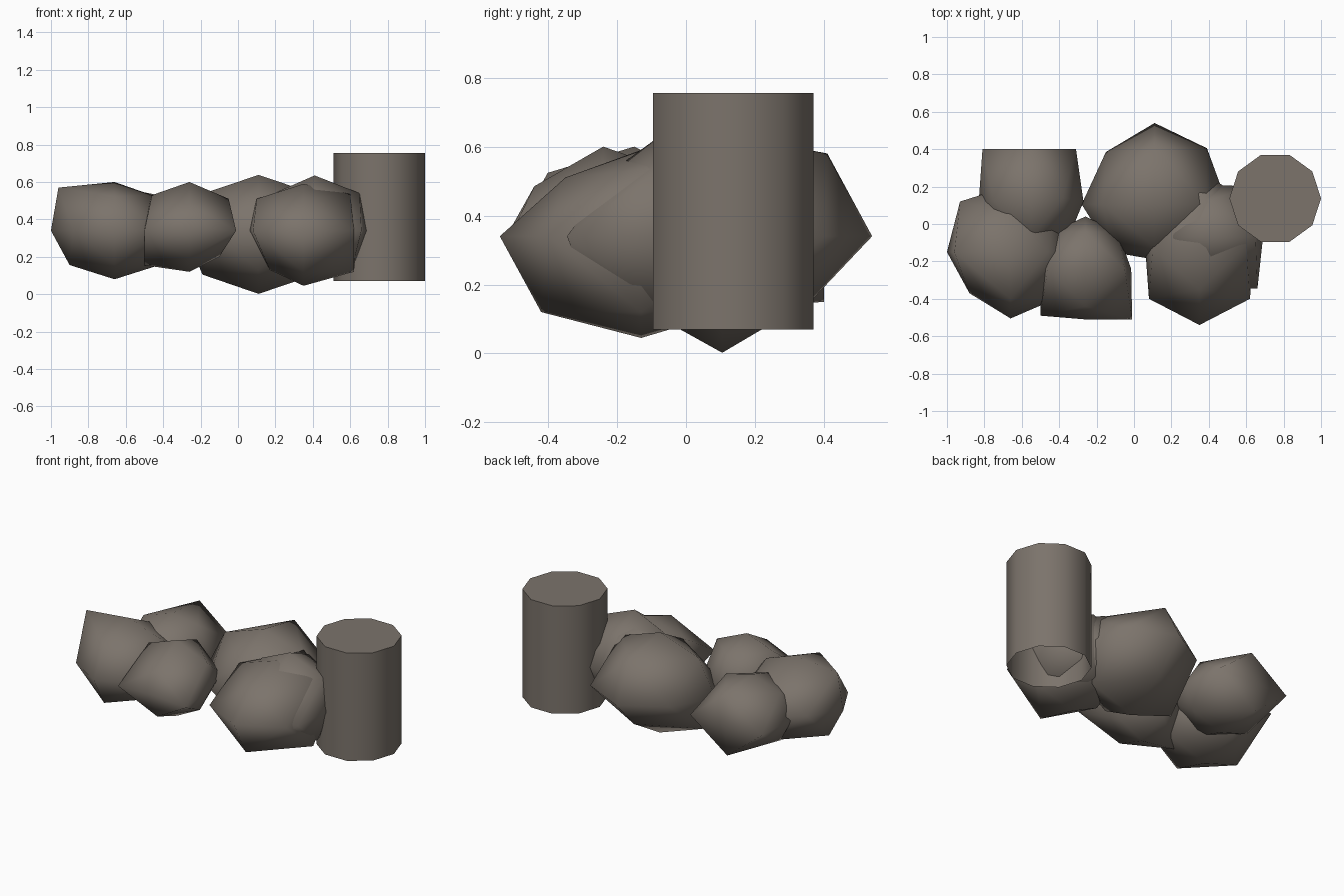
import bpy, bmesh, math
from mathutils import Vector

if "Cube" in bpy.data.objects:
    bpy.data.objects.remove(bpy.data.objects["Cube"])

mat = bpy.data.materials.new("warm grey stone")
mat.diffuse_color = (0.20, 0.173, 0.148, 1)
mat.use_nodes = True
mat.node_tree.nodes["Principled BSDF"].inputs["Base Color"].default_value = mat.diffuse_color


def finish(name, bm):
    bmesh.ops.recalc_face_normals(bm, faces=bm.faces[:])
    me = bpy.data.meshes.new(name)
    bm.to_mesh(me)
    bm.free()
    me.materials.append(mat)
    ob = bpy.data.objects.new(name, me)
    bpy.context.collection.objects.link(ob)
    return ob


def boulder(name, centre, radii, moved={}):
    """Octahedron split once; 'moved' gives offsets (x, y, z) of pushed corners by direction."""
    bm = bmesh.new()
    verts = {}

    def vert(d):
        if d not in verts:
            n = Vector(d).normalized()
            off = moved.get(d) or [n[i] * radii[i] for i in range(3)]
            verts[d] = bm.verts.new(Vector(centre) + Vector(off))
        return verts[d]

    for sx in (-1, 1):
        for sy in (-1, 1):
            for sz in (-1, 1):
                x, y, z = (sx, 0, 0), (0, sy, 0), (0, 0, sz)
                xy, yz, xz = (sx, sy, 0), (0, sy, sz), (sx, 0, sz)
                for t in ((x, xy, xz), (y, yz, xy), (z, xz, yz), (xy, yz, xz)):
                    bm.faces.new([vert(d) for d in t])
    ob = finish(name, bm)
    for p in ob.data.polygons:
        p.use_smooth = True


# Cluster of boulders
boulder("left_boulder", (-.66, -.15, .34), (.34, .355, .26), {
    (-1, 0, 1): (-.30, 0, .23), (-1, 1, 0): (-.27, .27, .05),
    (0, 1, 1): (0, .21, .155),
    (-1, -1, 0): (-.22, -.22, 0), (1, 0, 1): (.20, 0, .19)})
boulder("front_small_boulder", (-.26, -.24, .36), (.245, .28, .24), {
    (-1, -1, 0): (-.24, -.25, -.02), (1, -1, 0): (.25, -.27, -.02),
    (0, -1, 0): (0, -.27, 0),
    (-1, 0, 1): (-.20, 0, .17), (1, 0, 1): (.21, 0, .15),
    (-1, 0, -1): (-.24, 0, -.205), (1, 0, -1): (.16, 0, -.16),
    (0, -1, 1): (0, -.20, .125)})
boulder("back_left_boulder", (-.55, .12, .34), (.28, .28, .215), {
    (1, 1, 0): (.24, .28, 0), (-1, 1, 0): (-.26, .28, 0),
    (0, 1, -1): (-.02, .28, -.19), (0, 1, 1): (0, .28, .19),
    (1, 0, 1): (.17, .02, .18)})
boulder("back_large_boulder", (.11, .105, .32), (.39, .435, .318), {
    (1, 1, 0): (.28, .30, .02), (-1, 1, 0): (-.26, .28, .02),
    (0, 1, 0): (0, .435, .02), (0, 1, 1): (0, .305, .26),
    (0, 1, -1): (0, .26, -.165),
    (0, -1, 0): (0, -.295, 0), (-1, -1, 0): (-.23, -.255, 0),
    (1, -1, 0): (.23, -.255, 0), (0, -1, -1): (0, -.23, -.19),
    (0, -1, 1): (0, -.23, .19), (-1, 0, -1): (-.30, 0, -.215)})
boulder("front_right_boulder", (.35, -.13, .34), (.29, .41, .295), {
    (-1, -1, 0): (-.27, -.27, 0), (1, -1, 0): (.27, -.27, 0),
    (-1, 0, 1): (-.25, 0, .17), (1, 0, 1): (.25, .02, .195),
    (-1, 0, -1): (-.18, 0, -.21), (1, 0, -1): (.27, 0, -.22),
    (0, -1, 1): (0, -.22, .17), (0, -1, -1): (0, -.29, -.22),
    (0, 0, 1): (0, 0, .25)})
boulder("right_boulder", (.41, -.07, .34), (.28, .28, .295), {
    (1, -1, 0): (.25, -.275, 0), (1, 0, 1): (.24, 0, .20),
    (1, 1, 0): (.21, .27, 0), (-1, 1, 0): (-.2, .27, 0),
    (0, -1, 1): (0, -.13, .20), (0, 0, -1): (0, 0, -.24)})

# Ten-sided stump, closed on top and open underneath
bm = bmesh.new()
rings = [[bm.verts.new((.755 + .245 * math.cos(k * math.tau / 10),
                        .137 + .245 * math.sin(k * math.tau / 10), z))
          for k in range(10)] for z in (.07, .755)]
for k in range(10):
    j = (k + 1) % 10
    bm.faces.new((rings[0][k], rings[0][j], rings[1][j], rings[1][k]))
bm.faces.new(rings[1])
stump = finish("stump", bm)
bpy.context.view_layer.objects.active = stump
stump.select_set(True)
bpy.ops.object.shade_smooth_by_angle(angle=math.radians(50))
